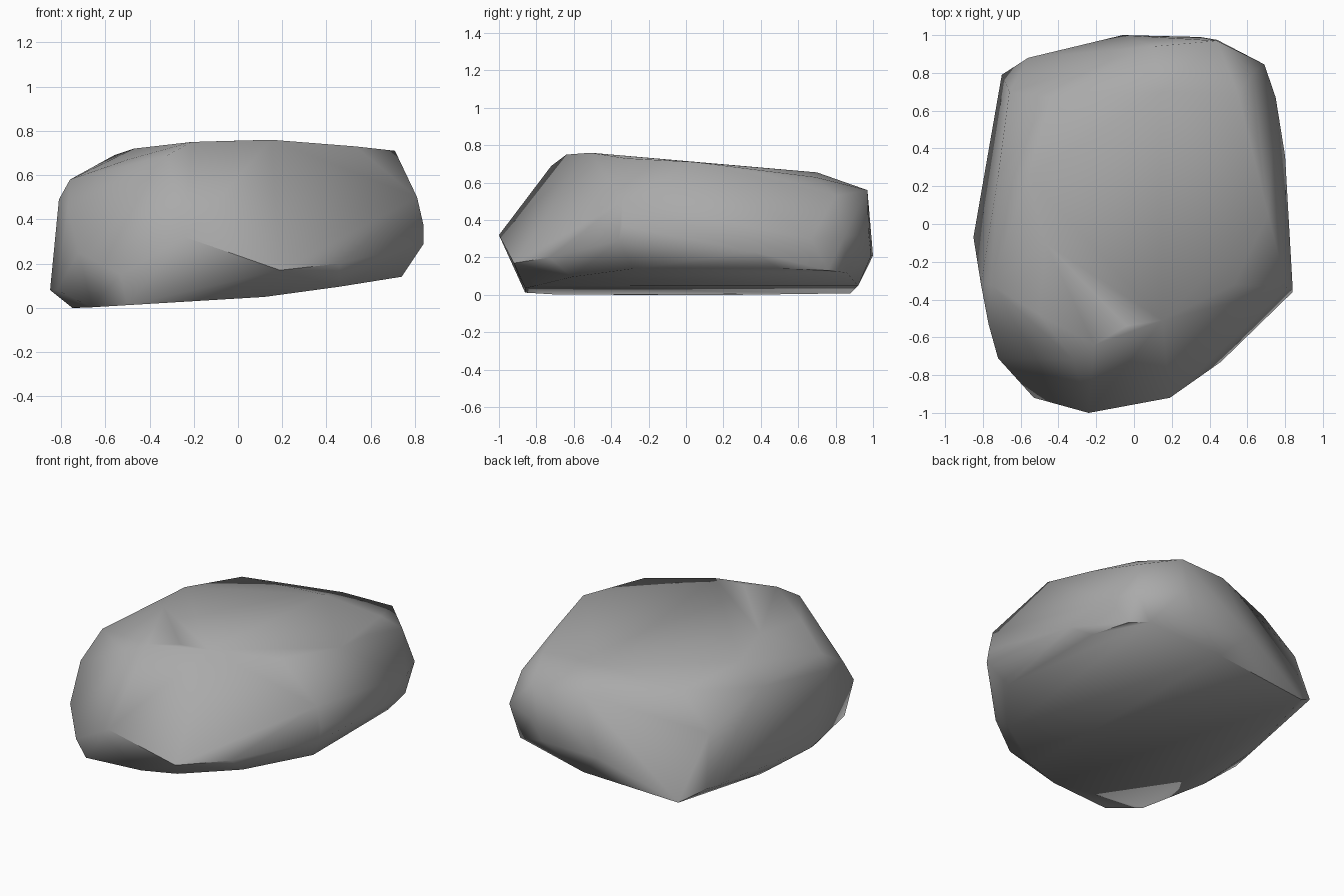
import bpy
import bmesh
from math import radians
from mathutils import Vector

# Remove the default cube
default_cube = bpy.data.objects.get("Cube")
if default_cube:
    bpy.data.objects.remove(default_cube, do_unlink=True)


def make_material(name, colour):
    material = bpy.data.materials.new(name)
    material.diffuse_color = colour
    material.use_nodes = True
    shader = material.node_tree.nodes["Principled BSDF"]
    shader.inputs["Base Color"].default_value = colour
    return material


def hull_object(name, corners, material):
    """Wrap a closed skin around the corner points."""
    mesh = bpy.data.meshes.new(name)
    bm = bmesh.new()
    for corner in corners:
        bm.verts.new(Vector(corner))
    result = bmesh.ops.convex_hull(bm, input=bm.verts[:])
    leftovers = {item for key in ("geom_interior", "geom_unused")
                 for item in result[key] if isinstance(item, bmesh.types.BMVert)}
    bmesh.ops.delete(bm, geom=list(leftovers), context="VERTS")
    bmesh.ops.recalc_face_normals(bm, faces=bm.faces[:])
    bm.to_mesh(mesh)
    bm.free()
    mesh.materials.append(material)
    obj = bpy.data.objects.new(name, mesh)
    bpy.context.collection.objects.link(obj)
    return obj


# Sloping underside: the height follows from the tilt of the ground plane
def underside_height(x):
    return max(0, .06 * (x + .7)) + max(0, .1 * (x - .2))


base_outline = [
    (-.75, -.25), (-.66, -.7), (-.5, -.86), (-.1, -.86), (.12, -.8), (.46, -.61),
    (.74, -.28), (.74, .5), (.68, .76), (.6, .86), (.1, .92), (-.56, .88), (-.72, .25),
]
base = [(x, y, underside_height(x)) for x, y in base_outline]

# Widest belt of the rock
belt = [
    (-.85, -.07, .08), (-.82, -.25, .08), (-.72, -.71, .25), (-.53, -.92, .15),
    (-.24, -1, .32), (.19, -.92, .17), (.46, -.73, .2), (.84, -.36, .29),
    (.84, -.34, .37), (.8, .36, .23), (.75, .67, .3), (.69, .845, .31),
    (.44, .975, .33), (.35, .99, .21), (-.06, 1, .21), (-.34, .92, .1), (-.7, .79, .1),
]

# Shoulder below the crown
shoulder = [
    (-.77, -.53, .45), (-.81, -.32, .49), (-.76, -.32, .58), (-.72, .25, .57),
    (-.66, .7, .42), (.1, .94, .57), (.44, .97, .56), (.63, .8, .53), (.81, -.34, .5),
]

# Nearly flat crown
crown = [
    (-.5, -.48, .67), (-.32, -.72, .69), (-.21, -.64, .75), (-.04, -.54, .755),
    (.15, -.51, .76), (.53, -.32, .73), (.71, .05, .71), (.66, .4, .65),
    (.55, .69, .63), (.14, .7, .655), (-.44, .67, .63), (-.56, .25, .69), (-.47, -.1, .72),
]

stone = make_material("grey stone", (.4, .4, .4, 1))
rock = hull_object("rock", base + belt + shoulder + crown, stone)

# Soft worn facets with a few crisp edges
bpy.ops.object.select_all(action="DESELECT")
rock.select_set(True)
bpy.context.view_layer.objects.active = rock
bpy.ops.object.shade_smooth_by_angle(angle=radians(60))
